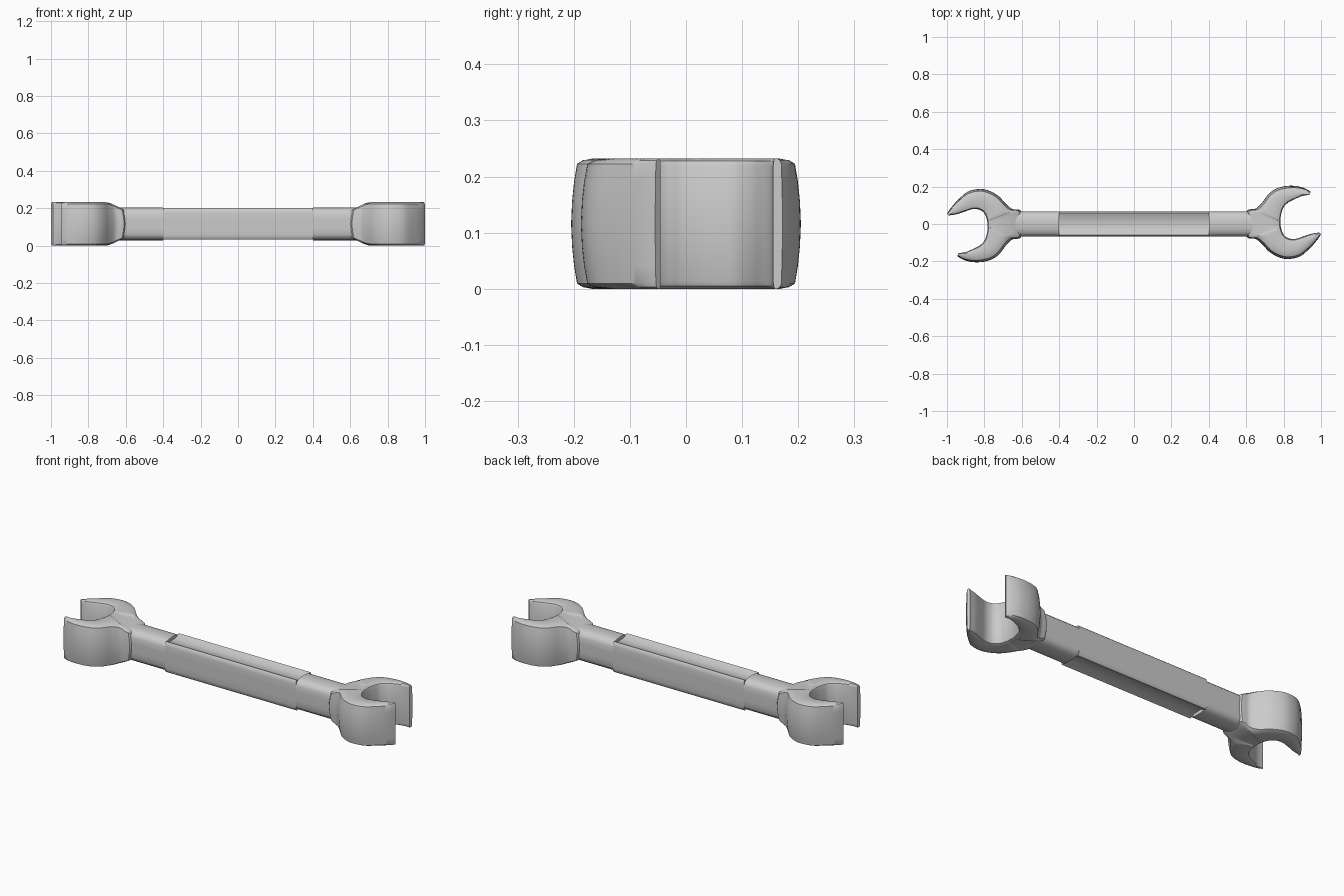
import bpy
import bmesh
from math import pi
from mathutils import Vector, Matrix

cube = bpy.data.objects.get("Cube")
if cube:
    bpy.data.objects.remove(cube, do_unlink=True)

steel = bpy.data.materials.new("grey steel")
steel.use_nodes = True
grey = (0.6, 0.6, 0.6, 1.0)
steel.diffuse_color = grey
steel.node_tree.nodes["Principled BSDF"].inputs["Base Color"].default_value = grey

MID_Z = 0.116


def loft(name, rings, turn=0.0):
    """Skin closed rings of equal length and cap both ends."""
    bm = bmesh.new()
    loops = [[bm.verts.new(p) for p in ring] for ring in rings]
    count = len(loops[0])
    for a, b in zip(loops, loops[1:]):
        for i in range(count):
            j = (i + 1) % count
            bm.faces.new((a[i], a[j], b[j], b[i]))
    bm.faces.new(loops[0])
    bm.faces.new(loops[-1])
    bmesh.ops.recalc_face_normals(bm, faces=bm.faces)
    bm.transform(Matrix.Rotation(turn, 4, "Z"))
    mesh = bpy.data.meshes.new(name)
    bm.to_mesh(mesh)
    bm.free()
    mesh.materials.append(steel)
    obj = bpy.data.objects.new(name, mesh)
    bpy.context.collection.objects.link(obj)
    bpy.ops.object.select_all(action="DESELECT")
    obj.select_set(True)
    bpy.context.view_layer.objects.active = obj
    bpy.ops.object.shade_smooth_by_angle(angle=0.6)
    return obj


def smooth_path(points, steps=4):
    """Catmull-Rom samples through the points."""
    pts = [Vector(p) for p in points]
    pts = [pts[0]] + pts + [pts[-1]]
    out = []
    for a, b, c, d in zip(pts, pts[1:], pts[2:], pts[3:]):
        for k in range(steps):
            t = k / steps
            out.append(0.5 * (2 * b + (c - a) * t + (2 * a - 5 * b + 4 * c - d) * t * t
                              + (3 * b - a - 3 * c + d) * t ** 3))
    return out + [pts[-1]]


# Handle: rounded bar with a long shallow recess on the top and bottom
def handle_ring(x, quarter):
    upper = quarter + [(-y, z) for y, z in quarter[-2::-1]]
    ring = upper + [(y, -z) for y, z in reversed(upper)]
    return [(x, y, MID_Z + z) for y, z in ring]


plain = [(.067, .025), (.066, .056), (.06, .07), (.047, .081), (.025, .087), (0, .088)]
recess = [(.067, .025), (.067, .06), (.064, .077), (.058, .084), (.025, .07), (0, .069)]
stations = [(-.68, plain), (-.4, plain), (-.4, recess), (.4, recess), (.4, plain), (.68, plain)]
loft("handle", [handle_ring(x, q) for x, q in stations])

# Open jaw: outer and inner edges paired from the upper tip round to the lower tip
outer = [(.945, .172), (.915, .19), (.87, .203), (.81, .203), (.755, .187), (.715, .155),
         (.685, .115), (.65, .082), (.6, .064), (.6, -.064), (.65, -.08), (.685, -.108),
         (.725, -.15), (.78, -.18), (.83, -.187), (.89, -.172), (.945, -.125),
         (.98, -.085), (1, -.055)]
inner = [(.938, .155), (.9, .15), (.86, .133), (.825, .115), (.8, .09), (.789, .06),
         (.784, .035), (.783, .02), (.783, .008), (.784, -.01), (.787, -.022), (.792, -.04),
         (.803, -.06), (.825, -.076), (.86, -.08), (.9, -.068), (.945, -.053),
         (.98, -.047), (.99, -.045)]

# Inset from each edge against height: full belly outside, crisp edge inside
belly = [(0, 0), (.002, .35), (.006, .65), (.012, .92), (.025, .975), (.05, 1)]
lip = [(.018, 1), (.006, .96), (.001, .88), (0, 0)]


def jaw_ring(o, i):
    across = i - o
    width = across.length
    across = across.normalized()
    squeeze = min(1, width / .09)
    half = [(o + across * d * squeeze, h) for d, h in belly]
    half += [(i - across * d * squeeze, h) for d, h in lip]
    ring = half + [(p, -h) for p, h in half[-2:0:-1]]
    points = []
    for p, h in ring:
        # The head thickens as it leaves the handle
        t = max(0, min(1, (p.x - .6) / .11))
        thick = .08 + .036 * t * t * (3 - 2 * t)
        points.append((p.x, p.y, MID_Z + h * thick))
    return points


jaw = [jaw_ring(o, i) for o, i in zip(smooth_path(outer), smooth_path(inner))]
loft("left_jaw", jaw)
loft("right_jaw", jaw, pi)
